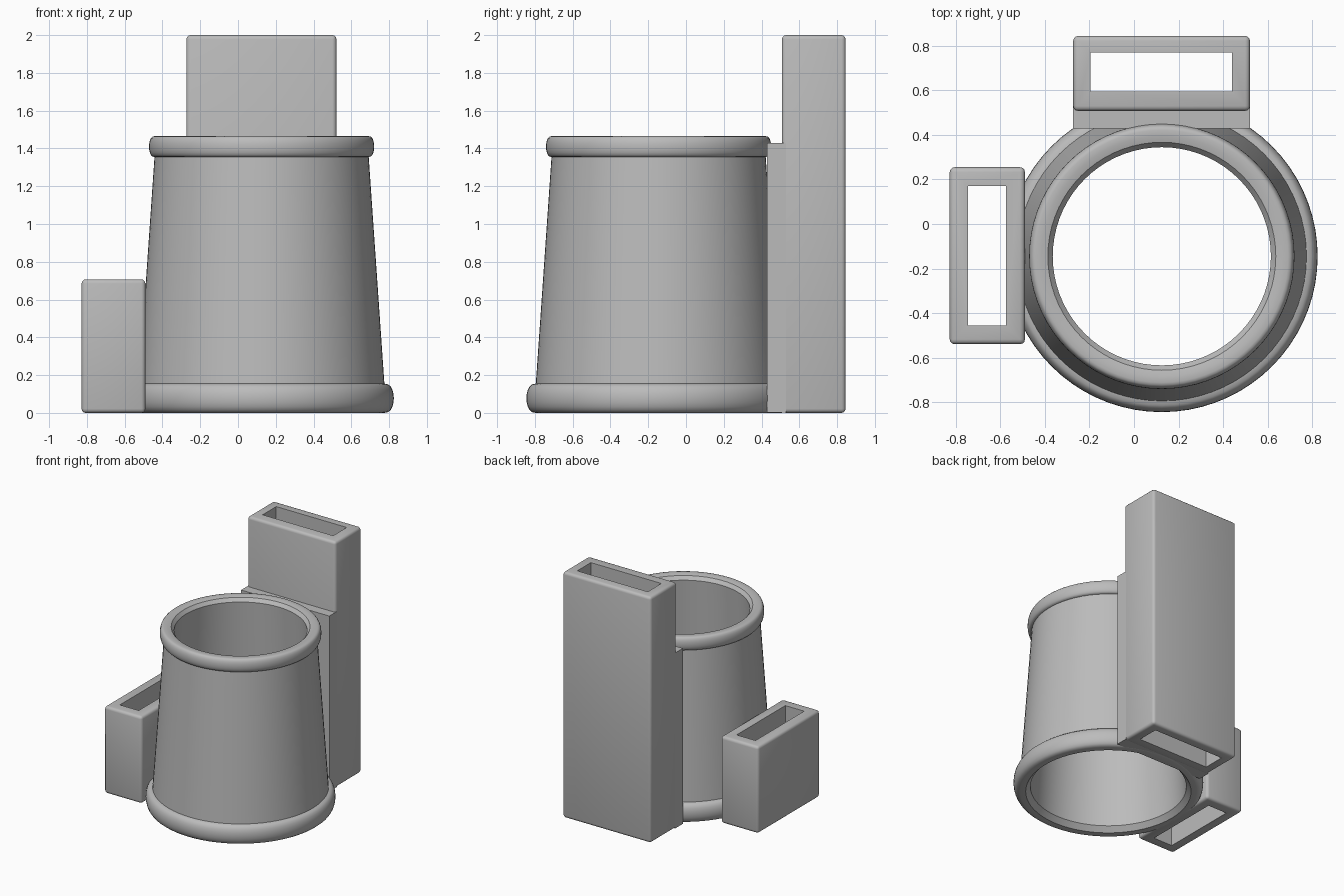
import bpy, bmesh, math

if "Cube" in bpy.data.objects:
    bpy.data.objects.remove(bpy.data.objects["Cube"])

grey = bpy.data.materials.new("plain grey")
grey.diffuse_color = (0.5, 0.5, 0.5, 1)
grey.use_nodes = True
grey.node_tree.nodes["Principled BSDF"].inputs["Base Color"].default_value = grey.diffuse_color
CX, CY = 0.125, -0.145      # axis of the cup


def finish(ob, smooth=True):
    ob.data.materials.clear()
    ob.data.materials.append(grey)
    if smooth:
        bpy.ops.object.select_all(action='DESELECT')
        ob.select_set(True)
        bpy.context.view_layer.objects.active = ob
        bpy.ops.object.shade_smooth_by_angle(angle=math.radians(35))


def add_object(name, bm):
    bmesh.ops.recalc_face_normals(bm, faces=bm.faces)
    me = bpy.data.meshes.new(name)
    bm.to_mesh(me)
    bm.free()
    ob = bpy.data.objects.new(name, me)
    bpy.context.collection.objects.link(ob)
    return ob


def box(name, x, y, z):
    bm = bmesh.new()
    bmesh.ops.create_cube(bm, size=1)
    for v in bm.verts:
        v.co = [(lo + hi) / 2 + c * (hi - lo) for c, (lo, hi) in zip(v.co, (x, y, z))]
    return add_object(name, bm)


def lathe(name, profile, n=72):
    bm = bmesh.new()
    rings = []
    for i in range(n):
        a = 2 * math.pi * i / n
        rings.append([bm.verts.new((CX + r * math.cos(a), CY + r * math.sin(a), z))
                      for r, z in profile])
    m = len(profile)
    for i in range(n):
        p, q = rings[i], rings[(i + 1) % n]
        for j in range(m):
            k = (j + 1) % m
            bm.faces.new((p[j], q[j], q[k], p[k]))
    return add_object(name, bm)


def bulge(r, z0, z1, out, steps=10):
    """Half-round bead on the outside of the wall, from bottom to top."""
    return [(r + out * math.sin(math.pi * i / steps) ** 0.8,
             (z0 + z1) / 2 - (z1 - z0) / 2 * math.cos(math.pi * i / steps))
            for i in range(steps + 1)]


def sheath(name, x, y, z, slot_x, slot_y):
    ob = box(name, x, y, z)
    bev = ob.modifiers.new("soft edges", 'BEVEL')
    bev.width, bev.segments = 0.022, 3
    cutter = box(name + "_cutter", slot_x, slot_y, (z[0] - 0.1, z[1] + 0.1))
    cut = ob.modifiers.new("slot", 'BOOLEAN')
    cut.operation, cut.solver, cut.object = 'DIFFERENCE', 'EXACT', cutter
    # bake the bevel and the slot, then drop the cutter
    deps = bpy.context.evaluated_depsgraph_get()
    baked = bpy.data.meshes.new_from_object(ob.evaluated_get(deps))
    ob.modifiers.clear()
    ob.data = baked
    bpy.data.objects.remove(cutter)
    finish(ob)


# Tapered open cup with a bead at the foot and at the rim
profile = bulge(0.65, 0.0, 0.155, 0.05) + bulge(0.567, 1.355, 1.465, 0.029)
profile += [(0.54, 1.465), (0.512, 1.458), (0.49, 1.43), (0.575, 0.04), (0.61, 0.0)]
finish(lathe("cup", profile))

# Tall sheath behind the cup, with its mounting slab
sheath("tall_sheath", (-0.273, 0.521), (0.508, 0.845), (0, 2), (-0.195, 0.44), (0.595, 0.77))
finish(box("mounting_slab", (-0.273, 0.521), (0.43, 0.53), (0.002, 1.43)), False)

# Short sheath on the left side
sheath("short_sheath", (-0.828, -0.49), (-0.54, 0.255), (0, 0.707), (-0.745, -0.575), (-0.455, 0.17))
